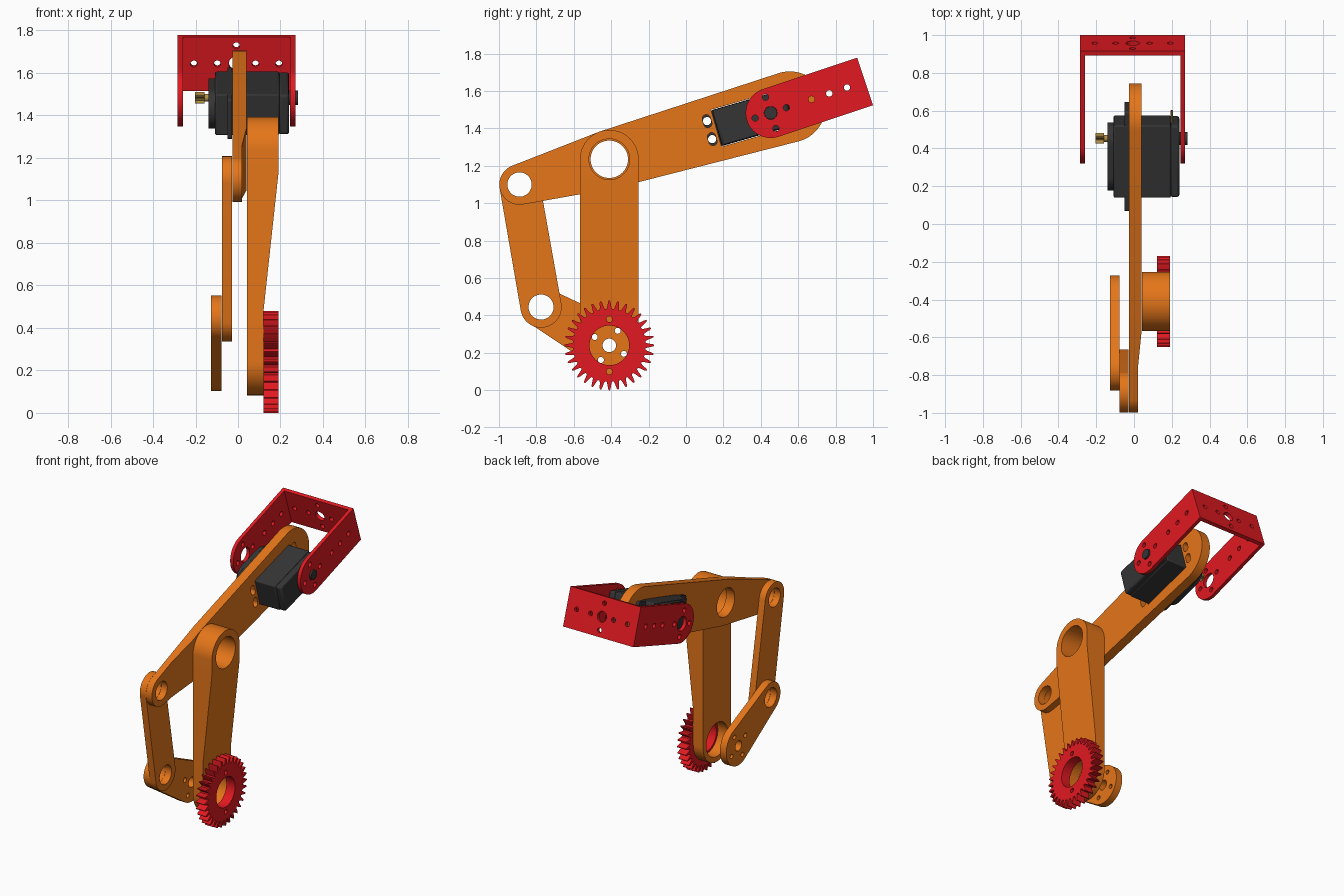
import bpy, bmesh
from math import sin, cos, pi, radians
from mathutils import Matrix, Vector
from mathutils.geometry import convex_hull_2d

if "Cube" in bpy.data.objects:
    bpy.data.objects.remove(bpy.data.objects["Cube"])


def material(name, rgb):
    m = bpy.data.materials.new(name)
    m.diffuse_color = (*rgb, 1)
    m.use_nodes = True
    m.node_tree.nodes["Principled BSDF"].inputs["Base Color"].default_value = m.diffuse_color
    return m


ORANGE = material("orange", (0.78, 0.18, 0.01))
RED = material("red", (0.75, 0.01, 0.015))
DARK = material("dark_plastic", (0.035, 0.035, 0.035))
BRASS = material("brass", (0.45, 0.28, 0.06))

# Profiles are drawn in (y, z) and extruded along x
SIDE = Matrix(((0, 0, 1, 0), (1, 0, 0, 0), (0, 1, 0, 0), (0, 0, 0, 1)))
END = Matrix(((1, 0, 0, 0), (0, 0, 1, 0), (0, 1, 0, 0), (0, 0, 0, 1)))


def tilt(y, z, deg):
    return Matrix.Translation((0, y, z)) @ Matrix.Rotation(radians(deg), 4, 'X')


def circle(a, b, r, n=48):
    return [(a + r * cos(2 * pi * i / n), b + r * sin(2 * pi * i / n)) for i in range(n)]


def hull(*circles):
    pts = [Vector(p) for c in circles for p in circle(*c, 72)]
    return [tuple(pts[i]) for i in convex_hull_2d(pts)]


def rect(a, b):
    return [(-a, -b), (a, -b), (a, b), (-a, b)]


def ring_holes(a, b, dist, r, start, n=4):
    return [circle(a + dist * cos(radians(start) + 2 * pi * i / n),
                   b + dist * sin(radians(start) + 2 * pi * i / n), r, 20) for i in range(n)]


def plate(name, loops, c0, c1, mat, frame=SIDE, cuts=(), shape=None, bevel=0):
    """Extrude an outline with holes from c0 to c1; optionally slice and reshape."""
    cu = bpy.data.curves.new(name, 'CURVE')
    cu.dimensions, cu.fill_mode, cu.extrude = '2D', 'BOTH', (c1 - c0) / 2
    for loop in loops:
        s = cu.splines.new('POLY')
        s.points.add(len(loop) - 1)
        for p, (a, b) in zip(s.points, loop):
            p.co = (a, b, 0, 1)
        s.use_cyclic_u = True
    tmp = bpy.data.objects.new(name + "_curve", cu)
    bpy.context.collection.objects.link(tmp)
    dg = bpy.context.evaluated_depsgraph_get()
    me = bpy.data.meshes.new_from_object(tmp.evaluated_get(dg))
    bpy.data.objects.remove(tmp)
    bm = bmesh.new()
    bm.from_mesh(me)
    bmesh.ops.remove_doubles(bm, verts=bm.verts, dist=1e-5)
    bm.transform(frame @ Matrix.Translation((0, 0, (c0 + c1) / 2)))
    for co, no in cuts:
        bmesh.ops.bisect_plane(bm, geom=bm.verts[:] + bm.edges[:] + bm.faces[:],
                               plane_co=co, plane_no=no, dist=1e-6)
    if shape:
        for v in bm.verts:
            shape(v.co)
    bmesh.ops.recalc_face_normals(bm, faces=bm.faces)
    bm.to_mesh(me)
    bm.free()
    me.materials.clear()
    me.materials.append(mat)
    ob = bpy.data.objects.new(name, me)
    bpy.context.collection.objects.link(ob)
    if bevel:
        mod = ob.modifiers.new("Bevel", 'BEVEL')
        mod.width, mod.segments = bevel, 2
    bpy.ops.object.select_all(action='DESELECT')
    ob.select_set(True)
    bpy.context.view_layer.objects.active = ob
    bpy.ops.object.shade_smooth_by_angle(angle=radians(30))
    return ob


# Linkage pivots in (y, z)
BASE, ELBOW = (-0.41, 0.24), (-0.41, 1.235)
CRANK, REAR = (-0.775, 0.445), (-0.89, 1.10)
TIP, SERVO, OUT = (0.555, 1.515), (0.357, 1.457), (0.453, 1.483)

# Drive gear
tooth = [(-.38, .195), (-.27, .206), (-.13, .234), (-.06, .24),
         (.06, .24), (.13, .234), (.27, .206), (.38, .195)]
TEETH = 32
outline = [(BASE[0] + r * cos((i + f) * 2 * pi / TEETH), BASE[1] + r * sin((i + f) * 2 * pi / TEETH))
           for i in range(TEETH) for f, r in tooth]
plate("drive_gear", [outline, circle(*BASE, 0.106)] + ring_holes(*BASE, 0.14, 0.016, 90, 2),
      0.121, 0.19, RED)


# Lower arm, thicker towards the elbow
def thicken(co):
    if co.x > 0.1:
        co.x = 0.12 + 0.07 * min(max((co.z - 0.48) / 0.645, 0), 1)


plate("lower_arm", [hull((*BASE, 0.157), (*ELBOW, 0.157)), circle(*BASE, 0.12), circle(*ELBOW, 0.109)],
      0.042, 0.12, ORANGE, cuts=[((0, 0, 0.48), (0, 0, 1)), ((0, 0, 1.125), (0, 0, 1))], shape=thicken)

# Crank and connecting link
plate("crank", [hull((*BASE, 0.138), (*CRANK, 0.107)), circle(*BASE, 0.036), circle(*CRANK, 0.067)]
      + ring_holes(*BASE, 0.09, 0.016, 60), -0.127, -0.077, ORANGE)
plate("connecting_link", [hull((*CRANK, 0.11), (*REAR, 0.108)), circle(*CRANK, 0.067), circle(*REAR, 0.065)],
      -0.076, -0.028, ORANGE)


# Upper arm with servo pocket and screw slots, thinner at the rear
def thin_rear(co):
    if co.x > 0:
        co.x = 0.04 - 0.02 * min(max((-0.57 - co.y) / 0.2, 0), 1)


servo_frame = tilt(*SERVO, 16)


def on_arm(loop):
    return [tuple((servo_frame @ Vector((0, a, b))).yz) for a, b in loop]


screws = [(u, v) for u in (-0.24, 0.24) for v in (-0.05, 0.05)]
slots = [on_arm(hull((u, v - 0.013, 0.022), (u, v + 0.013, 0.022))) for u, v in screws]
plate("upper_arm", [hull((*REAR, 0.108), (*ELBOW, 0.157), (*TIP, 0.19)), circle(*REAR, 0.065),
                    circle(*ELBOW, 0.1), on_arm(rect(0.203, 0.103))] + slots,
      -0.027, 0.04, ORANGE, cuts=[((0, -0.57, 0), (0, 1, 0)), ((0, -0.77, 0), (0, 1, 0))], shape=thin_rear)

# Servo: body, gear cap, mounting flange, bosses, output spline
sf = servo_frame @ SIDE
of = tilt(*OUT, 16) @ SIDE
plate("servo_body", [rect(0.2, 0.1)], -0.108, 0.195, DARK, sf, bevel=0.008)
plate("servo_bottom_cover", [rect(0.198, 0.098)], 0.193, 0.24, DARK, sf, bevel=0.012)
plate("servo_gear_cap", [hull((0.09, 0, 0.093), (-0.09, 0, 0.093))], -0.14, -0.1, DARK, sf, bevel=0.005)
plate("servo_flange", [hull(*[(u * 1.09, v * 1.7, 0.014) for u, v in screws])]
      + [circle(u, v, 0.022, 20) for u, v in screws], -0.05, -0.0275, DARK, sf)
plate("servo_rear_boss", [circle(0, 0, 0.034)], 0.235, 0.283, DARK, of)
plate("servo_output_neck", [circle(0, 0, 0.018, 24)], -0.182, -0.135, BRASS, of)
spline = [(r * cos(2 * pi * i / 50), r * sin(2 * pi * i / 50)) for i in range(50) for r in [0.028 - 0.004 * (i % 2)]]
plate("servo_output_spline", [spline, circle(0, 0, 0.01, 16)], -0.203, -0.158, BRASS, of)

# Servo lead stubs at the far end of the body
for i, v in enumerate((-0.013, 0, 0.013)):
    plate(f"servo_lead_{i + 1}", [circle(0.2, v, 0.006, 10)], 0.19, 0.25, (DARK, RED, BRASS)[i],
          servo_frame @ END)

# U bracket around the servo axis
bf = tilt(*OUT, 18.4)
LEN, HALF, T = 0.532, 0.134, 0.025
side = [(LEN, -HALF), (LEN, HALF)] + [(HALF * cos(t), HALF * sin(t))
                                      for t in [pi / 2 + pi * i / 36 for i in range(37)]]
row = [circle(u, 0, 0.017, 20) for u in (0.23, 0.33, 0.43)]
for name, x0, bore in (("left", -0.285, 0.05), ("right", 0.245, 0.035)):
    plate(f"bracket_{name}_side", [side, circle(0, 0, bore)] + ring_holes(0, 0, 0.088, 0.017, 0) + row,
          x0, x0 + T, RED, bf @ SIDE)
MID = -0.0075
end = [(a + MID, b) for a, b in rect(0.2775, HALF)]
plate("bracket_end_plate", [end, circle(MID, 0, 0.036)] + ring_holes(MID, 0, 0.09, 0.016, 0)
      + [circle(MID + d, 0, 0.016, 20) for d in (-0.2, 0.2)], LEN - T, LEN, RED, bf @ END)
